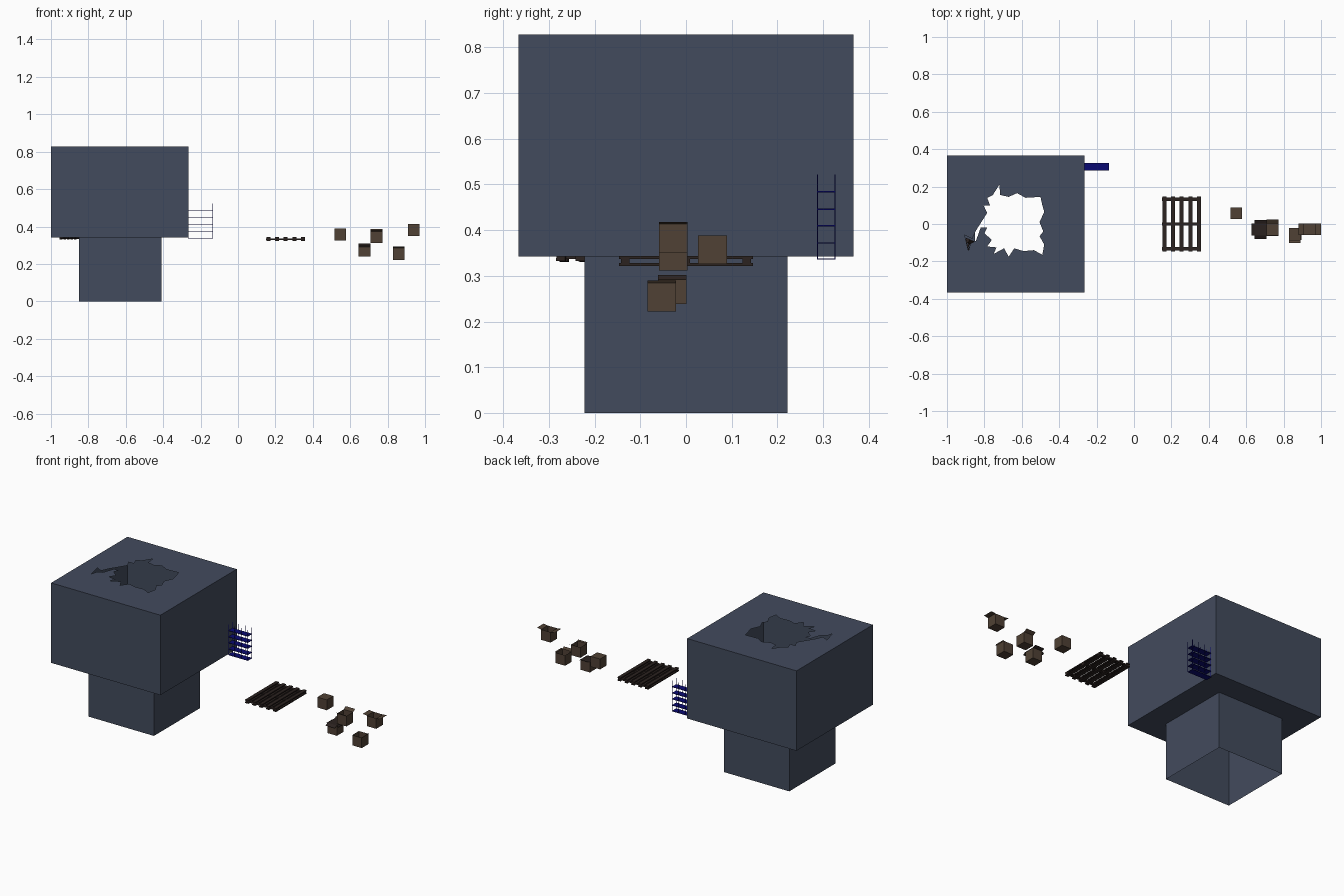
import bpy, bmesh, math
from mathutils import Vector, Matrix

cube = bpy.data.objects.get("Cube")
if cube:
    bpy.data.objects.remove(cube)


def material(name, rgb):
    m = bpy.data.materials.new(name)
    m.use_nodes = True
    m.diffuse_color = (*rgb, 1)
    m.node_tree.nodes["Principled BSDF"].inputs["Base Color"].default_value = (*rgb, 1)
    return m


SLATE = material("slate_blue", (0.055, 0.07, 0.11))
NAVY = material("navy_blue", (0.003, 0.003, 0.17))
CARD = material("cardboard_brown", (0.08, 0.053, 0.035))
DARK = material("dark_wood", (0.024, 0.016, 0.014))


def finish(name, bm, *mats):
    me = bpy.data.meshes.new(name)
    bm.to_mesh(me)
    bm.free()
    for m in mats:
        me.materials.append(m)
    ob = bpy.data.objects.new(name, me)
    bpy.context.scene.collection.objects.link(ob)
    return ob


def add_box(bm, lo, hi):
    lo, hi = Vector(lo), Vector(hi)
    mat = Matrix.Translation((lo + hi) / 2) @ Matrix.Diagonal((*(hi - lo), 1))
    bmesh.ops.create_cube(bm, size=1, matrix=mat)


def loop(bm, pts, z):
    vs = [bm.verts.new((x, y, z)) for x, y in pts]
    return [bm.edges.new((a, b)) for a, b in zip(vs, vs[1:] + vs[:1])]


def rect(x0, x1, y):
    return [(x0, -y), (x1, -y), (x1, y), (x0, y)]


def plate(name, outer, inner, z, up):
    bm = bmesh.new()
    edges = loop(bm, outer, z) + loop(bm, inner, z)
    bmesh.ops.triangle_fill(bm, use_beauty=True, use_dissolve=False, edges=edges)
    for f in bm.faces:
        f.normal_update()
        if f.normal.z * up < 0:
            f.normal_flip()
    return finish(name, bm, SLATE)


def walls(name, pts, z0, z1):
    bm = bmesh.new()
    for (ax, ay), (bx, by) in zip(pts, pts[1:] + pts[:1]):
        bm.faces.new([bm.verts.new(p) for p in
                      ((ax, ay, z0), (bx, by, z0), (bx, by, z1), (ax, ay, z1))])
    bmesh.ops.remove_doubles(bm, verts=bm.verts, dist=0.0001)
    return finish(name, bm, SLATE)


# Building: wide room over a narrow open shaft
ROOM, SHAFT = rect(-1, -0.265, 0.367), rect(-0.85, -0.41, 0.222)
FLOOR, ROOF = 0.342, 0.828
walls("room_walls", ROOM, FLOOR, ROOF)
walls("shaft_walls", SHAFT, 0, FLOOR)
plate("room_floor", ROOM, SHAFT, FLOOR, -1)

# Roof with a broken, jagged opening and a crack to one side
BREAK = [(-.72, .21), (-.715, .155), (-.67, .145), (-.625, .165), (-.58, .14),
         (-.5, .145), (-.49, .1), (-.48, .065), (-.505, .01), (-.485, -.04),
         (-.505, -.065), (-.48, -.11), (-.49, -.165), (-.535, -.14), (-.59, -.145),
         (-.64, -.13), (-.67, -.175), (-.695, -.13), (-.75, -.16), (-.735, -.125),
         (-.785, -.12), (-.76, -.085), (-.8, -.05), (-.785, -.02), (-.82, -.02),
         (-.845, -.09), (-.875, -.105), (-.885, -.145), (-.905, -.06), (-.865, -.08),
         (-.845, -.035), (-.81, .02), (-.785, .06), (-.805, .1), (-.77, .1),
         (-.785, .14), (-.755, .155)]
plate("broken_roof", ROOM, BREAK, ROOF, 1)


# Pallets: slats above and below three cross bars
def pallet(name, matrix):
    bm = bmesh.new()
    for i in range(5):
        x = (i - 2) * 0.0465
        for z in (0, 0.015):
            add_box(bm, (x - .0105, -.147, z), (x + .0105, .147, z + .006))
    for y in (-.133, 0, .133):
        add_box(bm, (-.104, y - .009, .006), (.104, y + .009, .015))
    bm.transform(matrix)
    return finish(name, bm, DARK)


pallet("pallet", Matrix.Translation((0.255, 0, 0.322)))
pallet("leaning_pallet", Matrix.Translation((-.925, -.175, .477))
       @ Matrix.Rotation(math.radians(66), 4, "Z") @ Matrix.Rotation(math.radians(84), 4, "X"))

# Wire shelf rack on the side of the room
bm = bmesh.new()
for z in (.337, .372, .41, .446, .484):
    add_box(bm, (-.268, .287, z - .0015), (-.135, .327, z + .0015))
for i in range(4):
    for y in (.288, .326):
        x = -.265 + i * .043
        add_box(bm, (x - .001, y - .001, .336), (x + .001, y + .001, .522))
finish("shelf_rack", bm, NAVY)


# Cardboard boxes, open on top, with flaps hinged on chosen sides
def carton(name, centre, flaps, lid=False):
    h, bm = 0.0315, bmesh.new()
    add_box(bm, (-h, -h, -h), (h, h, h))
    bm.normal_update()
    top = [f for f in bm.faces if f.normal.z > .5]
    if flaps and not lid:
        bmesh.ops.delete(bm, geom=top, context="FACES")
    elif lid:
        top[0].material_index = 1
    for angle, length, rise in flaps:
        a = math.radians(angle)
        out, side = Vector((math.cos(a), math.sin(a), 0)), Vector((-math.sin(a), math.cos(a), 0))
        hinge = out * h + Vector((0, 0, h))
        tip = hinge + out * length + Vector((0, 0, rise))
        f = bm.faces.new([bm.verts.new(p) for p in
                          (hinge - side * h, tip - side * h, tip + side * h, hinge + side * h)])
        f.material_index = 1 if lid else 0
    bm.transform(Matrix.Translation(centre))
    return finish(name, bm, CARD, DARK)


carton("closed_carton", (.547, .058, .357), [])
carton("tall_flap_carton", (.74, -.028, .343), [(90, .02, .012), (270, .005, .006)])
carton("dark_lid_carton", (.677, -.03, .27),
       [(0, .008, -.01), (90, .02, .008), (180, .016, -.01), (270, .02, -.01)], lid=True)
carton("low_carton", (.86, -.053, .253), [(270, .016, .008), (0, .004, .005)])
carton("high_carton", (.94, -.028, .382), [(0, .0285, .004), (180, .028, .004)])
